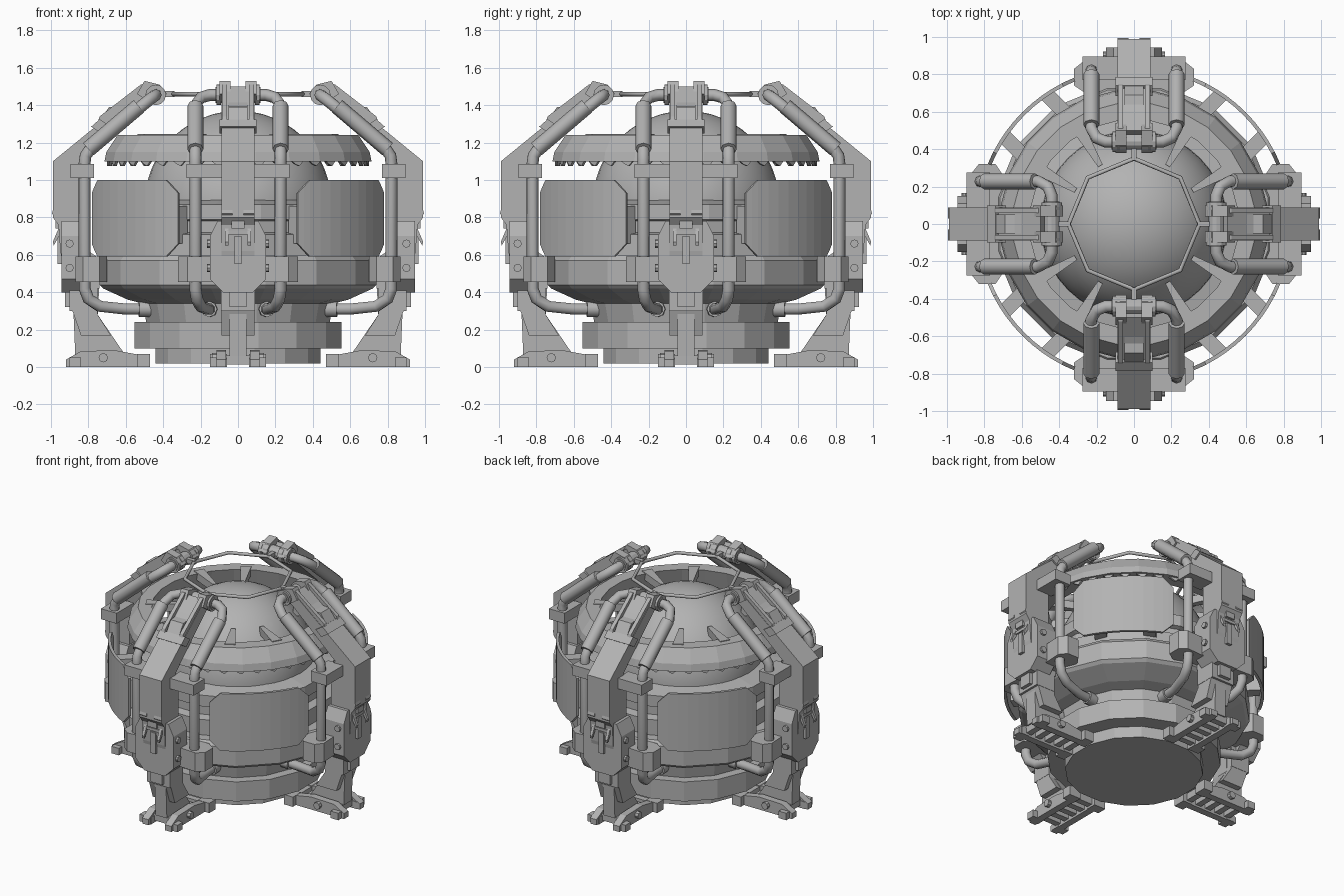
import bpy, bmesh, math
from mathutils import Matrix

cube = bpy.data.objects.get("Cube")
if cube:
    bpy.data.objects.remove(cube)

grey = bpy.data.materials.new("steel_grey")
grey.use_nodes = True
COLOUR = (0.45, 0.45, 0.45, 1)
grey.diffuse_color = COLOUR
grey.node_tree.nodes["Principled BSDF"].inputs["Base Color"].default_value = COLOUR
SIDES = ("front", "left", "back", "right")


def place(name, data, turn=0.0):
    ob = bpy.data.objects.new(name, data)
    ob.rotation_euler.z = turn
    bpy.context.collection.objects.link(ob)
    return ob


def to_mesh(name, bm, smooth=False):
    bmesh.ops.recalc_face_normals(bm, faces=bm.faces)
    me = bpy.data.meshes.new(name)
    bm.to_mesh(me)
    bm.free()
    me.materials.append(grey)
    for p in me.polygons:
        p.use_smooth = smooth
    return me


def four(name, data, offset=0.0):
    """Repeat a part around the four sides."""
    for k, side in enumerate(SIDES):
        place(side + "_" + name, data, k * math.pi / 2 + offset)


def solid(bm, pts, axis, a, b):
    """Extrude a flat profile; u runs outward (-y), w sideways, z up."""
    spot = {"w": lambda p, c: (c, -p[0], p[1]),
            "u": lambda p, c: (p[0], -c, p[1]),
            "z": lambda p, c: (p[1], -p[0], c)}[axis]
    lo = [bm.verts.new(spot(p, a)) for p in pts]
    hi = [bm.verts.new(spot(p, b)) for p in pts]
    bm.faces.new(lo)
    bm.faces.new(hi[::-1])
    for i in range(len(pts)):
        j = (i + 1) % len(pts)
        bm.faces.new((lo[i], lo[j], hi[j], hi[i]))


def box(bm, w0, w1, u0, u1, z0, z1):
    solid(bm, [(u0, z0), (u1, z0), (u1, z1), (u0, z1)], "w", w0, w1)


def lathe(bm, profile, n=16, closed=False):
    rows = []
    for r, z in profile:
        rows.append([bm.verts.new((r * math.cos((k + .5) * math.tau / n),
                                   r * math.sin((k + .5) * math.tau / n), z)) for k in range(n)])
    for a, b in zip(rows, rows[1:] + (rows[:1] if closed else [])):
        for k in range(n):
            m = (k + 1) % n
            bm.faces.new((a[k], a[m], b[m], b[k]))
    if not closed:
        bm.faces.new(rows[0])
        bm.faces.new(rows[-1])


def rod(bm, radius, w0, w1, u, z, n=12):
    solid(bm, [(u + radius * math.cos(k * math.tau / n), z + radius * math.sin(k * math.tau / n))
               for k in range(n)], "w", w0, w1)


def tube(name, paths, radius, cyclic=False):
    cu = bpy.data.curves.new(name, "CURVE")
    cu.dimensions = "3D"
    cu.bevel_depth = radius
    cu.bevel_resolution = 2
    cu.use_fill_caps = True
    cu.materials.append(grey)
    for path in paths:
        sp = cu.splines.new("POLY")
        sp.points.add(len(path) - 1)
        sp.use_cyclic_u = cyclic
        for pt, (w, u, z) in zip(sp.points, path):
            pt.co = (w, -u, z, 1)
    return cu


# Base drum and lower body
bm = bmesh.new()
lathe(bm, [(.45, .02), (.45, .1), (.565, .1), (.565, .24), (.5, .24), (.52, .34), (.6, .36),
           (.735, .42), (.755, .44), (.755, .57), (.73, .6), (.66, .6), (.66, .71), (.6, .72),
           (.6, .78), (.63, .79), (.63, .87), (.46, .9)])
place("body_drum", to_mesh("body_drum", bm))

# Core sphere
bm = bmesh.new()
bmesh.ops.create_uvsphere(bm, u_segments=40, v_segments=24, radius=.5,
                          matrix=Matrix.Translation((0, 0, .87)))
place("core_sphere", to_mesh("core_sphere", bm, True))

# Upper collar with teeth and support fins
bm = bmesh.new()
lathe(bm, [(.72, 1.1), (.71, 1.15), (.65, 1.24), (.56, 1.24), (.6, 1.1)], 24, True)
place("upper_collar", to_mesh("upper_collar", bm))
bm = bmesh.new()
for k in range(40):
    before = len(bm.verts)
    solid(bm, [(-.045, 1.11), (.045, 1.11), (.012, 1.075), (-.012, 1.085)], "u", .685, .7)
    bm.verts.ensure_lookup_table()
    bmesh.ops.rotate(bm, verts=bm.verts[before:], cent=(0, 0, 0),
                     matrix=Matrix.Rotation(k * math.tau / 40, 3, "Z"))
place("collar_teeth", to_mesh("collar_teeth", bm))
fin = bmesh.new()
solid(fin, [(.36, -.014), (.6, -.035), (.6, .035), (.36, .014)], "z", 1.19, 1.245)
fin = to_mesh("support_fin", fin)
four("support_fin_a", fin, math.radians(30))
four("support_fin_b", fin, math.radians(60))

# Octagonal wire ring above the core
ring = [(.35 * math.sin(k * math.pi / 4), .35 * math.cos(k * math.pi / 4), 1.46) for k in range(8)]
place("top_ring", tube("top_ring", [ring], .012, True))

# Curved shield panels on the diagonals, with their brackets
bm = bmesh.new()
R, HALF, CUT = .845, math.radians(22.7), .07
outer = []
arcs = [-HALF, -HALF + .04, -HALF + .085] + [HALF * t / 5 for t in range(-3, 4)] + \
       [HALF - .085, HALF - .04, HALF]
for a in arcs:
    c = max(0, CUT - (HALF - abs(a)) * R)
    outer.append([bm.verts.new((r * math.sin(a), -r * math.cos(a), z))
                  for r, z in ((R, .59 + c), (R, 1 - c), (R - .02, 1 - c), (R - .02, .59 + c))])
for p, q in zip(outer, outer[1:]):
    for i in range(4):
        j = (i + 1) % 4
        bm.faces.new((p[i], p[j], q[j], q[i]))
bm.faces.new(outer[0])
bm.faces.new(outer[-1])
panel = to_mesh("shield_panel", bm)
four("shield_panel", panel, math.pi / 4)
bm = bmesh.new()
for w in (-.16, .16):
    box(bm, w - .04, w + .04, .58, .815, .66, .86)
four("panel_bracket", to_mesh("panel_bracket", bm), math.pi / 4)

# Arms: bent upright, collar band, raised ridge and tip
bm = bmesh.new()
solid(bm, [(.74, .42), (.91, .42), (.95, .62), (.96, .76), (.99, .8), (.99, 1.1), (.5, 1.5),
           (.46, 1.43), (.5, 1.4), (.83, 1.1), (.8, 1.02), (.8, .62), (.74, .58)], "w", -.088, .088)
solid(bm, [(.73, 1.25), (.785, 1.285), (.74, 1.325), (.685, 1.29)], "w", -.1, .1)
four("arm", to_mesh("arm", bm))
bm = bmesh.new()
solid(bm, [(.78, 1.26), (.69, 1.39), (.64, 1.395), (.56, 1.44)], "w", -.05, .05)
for s in (-1, 1):
    solid(bm, [(.76, 1.28), (.74, 1.34), (.52, 1.51), (.47, 1.52), (.5, 1.46)],
          "w", s * .058, s * .085)
four("arm_ridge", to_mesh("arm_ridge", bm))

# Hinge barrels at the arm tips, joined to the ring
bm = bmesh.new()
rod(bm, .042, -.12, .12, .44, 1.455)
for s in (-1, 1):
    rod(bm, .055, s * .04, s * .075, .44, 1.455)
    rod(bm, .055, s * .09, s * .115, .44, 1.455)
    solid(bm, [(.38, 1.46), (.42, 1.51), (.5, 1.53), (.54, 1.46), (.48, 1.42)],
          "w", s * .04, s * .1)
box(bm, -.014, .014, .34, .42, 1.445, 1.475)
four("hinge", to_mesh("hinge", bm))

# Chamfered lower housing with vents, clip and spikes
bm = bmesh.new()
solid(bm, [(-.08, .4), (.08, .4), (.15, .47), (.15, .7), (.11, .78), (-.11, .78),
           (-.15, .7), (-.15, .47)], "u", .79, .945)
solid(bm, [(-.09, .3), (.09, .3), (.09, .44), (-.09, .44)], "u", .75, .9)
four("housing", to_mesh("housing", bm))
bm = bmesh.new()
box(bm, -.035, .035, .93, .975, .74, .83)
box(bm, -.02, .02, .94, .965, .55, .7)
box(bm, -.06, .06, .94, .965, .71, .73)
box(bm, -.045, .045, .89, .925, .32, .42)
for s in (-1, 1):
    solid(bm, [(.945, .72), (.985, .65), (.99, .67), (.96, .74)], "w", s * .05, s * .07)
    solid(bm, [(.95, .77), (.995, .82), (.99, .84), (.95, .8)], "w", s * .03, s * .088)
    for z in (.53, .66):
        rod(bm, .022, s * .14, s * .165, .9, z, 8)
four("housing_fittings", to_mesh("housing_fittings", bm))

# Legs
bm = bmesh.new()
solid(bm, [(.6, .06), (.87, .06), (.88, .3), (.91, .34), (.91, .46), (.74, .46), (.75, .28)],
      "w", -.045, .045)
solid(bm, [(.68, .17), (.84, .17), (.885, .3), (.9, .42), (.75, .42), (.75, .28)],
      "w", -.088, .088)
four("leg", to_mesh("leg", bm))

# Feet: two rails joined by rungs
bm = bmesh.new()
for s in (-1, 1):
    solid(bm, [(.47, 0), (.92, 0), (.92, .04), (.84, .085), (.66, .09), (.47, .055)],
          "w", s * .065, s * .115)
    box(bm, s * .06, s * .15, .47, .54, 0, .07)
    box(bm, s * .06, s * .15, .84, .9, 0, .05)
    rod(bm, .025, s * .11, s * .14, .72, .05, 8)
for u in (.52, .6, .68, .76, .84):
    box(bm, -.07, .07, u - .022, u + .022, .015, .065)
four("foot", to_mesh("foot", bm))

# Coolant pipes on both flanks of every arm
paths, sleeves = [], []
for s in (-1, 1):
    paths.append([(s * .08, .44, 1.455), (s * .15, .44, 1.455), (s * .2, .46, 1.44),
                  (s * .228, .51, 1.4), (s * .228, .79, 1.165), (s * .228, .815, 1.13),
                  (s * .228, .82, 1.09), (s * .228, .82, .42), (s * .22, .8, .365),
                  (s * .2, .74, .325), (s * .16, .6, .31), (s * .145, .42, .31)])
    sleeves.append([(s * .155, .53, .31), (s * .145, .41, .31)])
    sleeves.append([(s * .228, .8, 1.165), (s * .228, .53, 1.395)])
four("pipes", tube("pipes", paths, .032))
four("pipe_sleeves", tube("pipe_sleeves", sleeves, .043))

# Pipe clamps tied to the arm
bm = bmesh.new()
for s in (-1, 1):
    solid(bm, [(.71, .08), (.86, .08), (.87, .27), (.83, .32), (.74, .32), (.7, .26)]
          if s > 0 else
          [(.71, -.08), (.86, -.08), (.87, -.27), (.83, -.32), (.74, -.32), (.7, -.26)],
          "z", .455, .59)
    box(bm, s * .08, s * .275, .77, .895, 1.01, 1.085)
four("pipe_clamps", to_mesh("pipe_clamps", bm))
